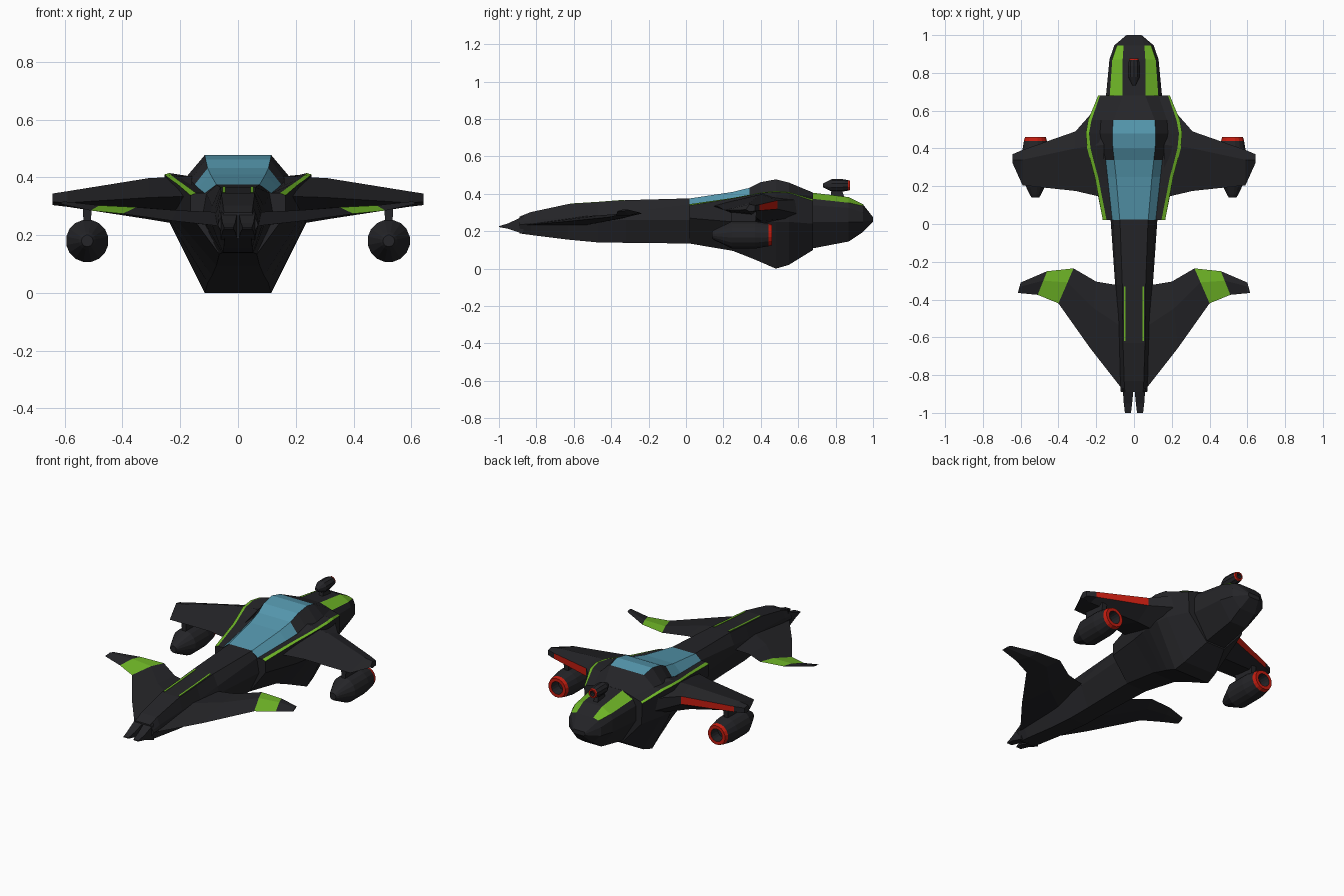
import bpy, bmesh, math
from mathutils import Vector


def material(name, rgb):
    m = bpy.data.materials.new(name)
    m.diffuse_color = (*rgb, 1)
    return m


MATS = [material("dark_hull", (0.018, 0.018, 0.021)), material("green_paint", (0.16, 0.47, 0.02)),
        material("blue_glass", (0.09, 0.31, 0.42)), material("red_glow", (0.55, 0.012, 0.005))]
DARK, GREEN, BLUE, RED = range(4)


def loft(name, rings, paint=lambda i, j: DARK, mirror=False):
    """Skin a row of equal-length rings, cap both ends, paint by (segment, edge)."""
    bm = bmesh.new()
    vs = [[bm.verts.new(p) for p in r] for r in rings]
    n = len(rings[0])
    for i in range(len(vs) - 1):
        for j in range(n):
            k = (j + 1) % n
            f = bm.faces.new((vs[i][j], vs[i][k], vs[i + 1][k], vs[i + 1][j]))
            f.material_index = paint(i, j)
    bm.faces.new(vs[0])
    bm.faces.new(vs[-1])
    bmesh.ops.recalc_face_normals(bm, faces=bm.faces)
    me = bpy.data.meshes.new(name)
    bm.to_mesh(me)
    bm.free()
    for m in MATS:
        me.materials.append(m)
    ob = bpy.data.objects.new(name, me)
    bpy.context.collection.objects.link(ob)
    if mirror:
        ob.modifiers.new("mirror", 'MIRROR')
    return ob


def hull(name, stations, paint=lambda i, e: DARK):
    """Symmetric hull; station = y, then half-section x,z pairs from top to bottom.
    Edge -1 is the top strip, 0.. go down the side."""
    rings = []
    for y, *c in stations:
        half = [(c[k], y, c[k + 1]) for k in range(0, len(c), 2)]
        rings.append(half + [(-x, yy, z) for x, yy, z in reversed(half)])
    n = len(rings[0]) // 2
    return loft(name, rings, lambda i, j: paint(i, -1 if j == 2 * n - 1 else min(j, 2 * n - 2 - j)))


def block(name, bottom, top, mirror=False):
    """Tapered block; each end = x0, x1, y0, y1, z."""
    def ring(x0, x1, y0, y1, z):
        return [(x0, y0, z), (x1, y0, z), (x1, y1, z), (x0, y1, z)]
    return loft(name, [ring(*bottom), ring(*top)], mirror=mirror)


# Long neck
hull("neck", [
    (-0.89, 0.048, 0.278, 0.065, 0.25, 0.07, 0.235, 0.045, 0.188),
    (-0.83, 0.052, 0.302, 0.068, 0.26, 0.072, 0.24, 0.047, 0.18),
    (-0.63, 0.058, 0.345, 0.076, 0.275, 0.08, 0.25, 0.05, 0.155),
    (-0.47, 0.060, 0.355, 0.083, 0.28, 0.09, 0.255, 0.053, 0.14),
    (-0.32, 0.062, 0.366, 0.09, 0.30, 0.10, 0.26, 0.055, 0.138),
    (0.04, 0.075, 0.376, 0.11, 0.345, 0.125, 0.26, 0.065, 0.134)])


# Main body with canopy glass and shoulder stripes
def body_paint(i, e):
    if e == -1 and i < 5 or e == 0 and i < 2:
        return BLUE
    return GREEN if e == 2 else DARK


hull("body", [
    (0.02, 0.075, 0.375, 0.115, 0.345, 0.145, 0.345, 0.165, 0.338, 0.165, 0.27, 0.065, 0.134),
    (0.25, 0.095, 0.410, 0.14, 0.365, 0.19, 0.378, 0.208, 0.375, 0.21, 0.25, 0.075, 0.095),
    (0.34, 0.105, 0.432, 0.15, 0.375, 0.215, 0.395, 0.232, 0.392, 0.225, 0.25, 0.09, 0.06),
    (0.40, 0.112, 0.462, 0.165, 0.39, 0.23, 0.407, 0.248, 0.404, 0.235, 0.25, 0.105, 0.035),
    (0.48, 0.115, 0.477, 0.18, 0.40, 0.238, 0.415, 0.255, 0.41, 0.24, 0.25, 0.115, 0.0),
    (0.55, 0.11, 0.46, 0.175, 0.405, 0.225, 0.41, 0.243, 0.405, 0.23, 0.25, 0.105, 0.02),
    (0.68, 0.06, 0.406, 0.13, 0.385, 0.18, 0.37, 0.19, 0.362, 0.185, 0.24, 0.06, 0.10)], body_paint)

# Tapered tail with green side panels
hull("tail", [
    (0.66, 0.06, 0.408, 0.13, 0.375, 0.15, 0.34, 0.15, 0.25, 0.06, 0.105),
    (0.87, 0.06, 0.382, 0.115, 0.352, 0.13, 0.325, 0.13, 0.25, 0.055, 0.145),
    (0.945, 0.055, 0.345, 0.09, 0.335, 0.105, 0.30, 0.105, 0.25, 0.05, 0.195),
    (1.0, 0.035, 0.275, 0.037, 0.27, 0.04, 0.265, 0.04, 0.258, 0.03, 0.25)],
    lambda i, e: GREEN if e == 0 and i < 2 else DARK)


# Pair of nose prongs
def prong_ring(y, x0, x1, z0, z1):
    return [(x0, y, z0), (x1, y, z0), (x1, y, z1), (x0, y, z1)]


loft("nose_prongs", [prong_ring(-0.87, 0.002, 0.06, 0.185, 0.28),
                     prong_ring(-0.95, 0.01, 0.054, 0.213, 0.242),
                     prong_ring(-1.0, 0.016, 0.048, 0.222, 0.227)], mirror=True)

# Painted lines on top of the neck
loft("neck_stripes", [prong_ring(y, 0.044, 0.054, z - 0.01, z + 0.002)
                      for y, z in ((-0.62, 0.346), (-0.47, 0.355), (-0.33, 0.366))],
     lambda i, j: GREEN, mirror=True)

# Front wings: rib = front x, y, z then back x, y, z then half thickness
ribs = [(0.05, -0.89, 0.23, 0.05, -0.33, 0.27, 0.025),
        (0.23, -0.66, 0.25, 0.20, -0.305, 0.28, 0.018),
        (0.40, -0.42, 0.274, 0.32, -0.235, 0.295, 0.010),
        (0.51, -0.375, 0.285, 0.46, -0.25, 0.30, 0.009),
        (0.615, -0.365, 0.308, 0.60, -0.31, 0.315, 0.005)]
rings = []
for r in ribs:
    a, b, up = Vector(r[:3]), Vector(r[3:6]), Vector((0, 0, r[6]))
    m = a.lerp(b, 0.6)
    rings.append([a, m + up, b, m - up])
loft("front_wings", rings, lambda i, j: GREEN if i == 2 and j < 2 else DARK, mirror=True)

# Main wings: rib = x, front y, mid y, back y, front z, top z, back top z, back low z, bottom z
ribs = [(0.16, 0.14, 0.42, 0.66, 0.335, 0.405, 0.37, 0.28, 0.23),
        (0.31, 0.175, 0.40, 0.49, 0.33, 0.397, 0.365, 0.318, 0.255),
        (0.59, 0.205, 0.34, 0.392, 0.312, 0.352, 0.342, 0.310, 0.298),
        (0.642, 0.32, 0.34, 0.37, 0.315, 0.344, 0.338, 0.308, 0.304)]
loft("main_wings", [[(x, f, fz), (x, m, tz), (x, b, btz), (x, b, blz), (x, m, lz)]
                    for x, f, m, b, fz, tz, btz, blz, lz in ribs],
     lambda i, j: RED if i == 1 and j == 2 else DARK, mirror=True)


# Thruster pods turned around the y axis, with a glowing rear ring
def pod(name, centre, s, sides=16, mirror=False):
    cx, cy, cz = centre
    profile = [(-0.16, 0.02), (-0.145, 0.03), (-0.10, 0.052), (-0.055, 0.074), (0.07, 0.074),
               (0.14, 0.062), (0.16, 0.056), (0.16, 0.037), (0.10, 0.034)]
    rings = [[(cx + s * r * math.cos(a), cy + s * y, cz + s * r * math.sin(a))
              for a in (2 * math.pi * (k + 0.5) / sides for k in range(sides))]
             for y, r in profile]
    return loft(name, rings, lambda i, j: RED if i in (5, 6) else DARK, mirror)


pod("wing_thrusters", (0.522, 0.30, 0.18), 1.0, mirror=True)
pod("tail_thruster", (0, 0.804, 0.445), 0.45, 10)
block("wing_pylons", (0.51, 0.534, 0.24, 0.37, 0.23), (0.505, 0.539, 0.24, 0.38, 0.325), mirror=True)
block("tail_pylon", (-0.015, 0.015, 0.77, 0.85, 0.37), (-0.01, 0.01, 0.78, 0.83, 0.43))
